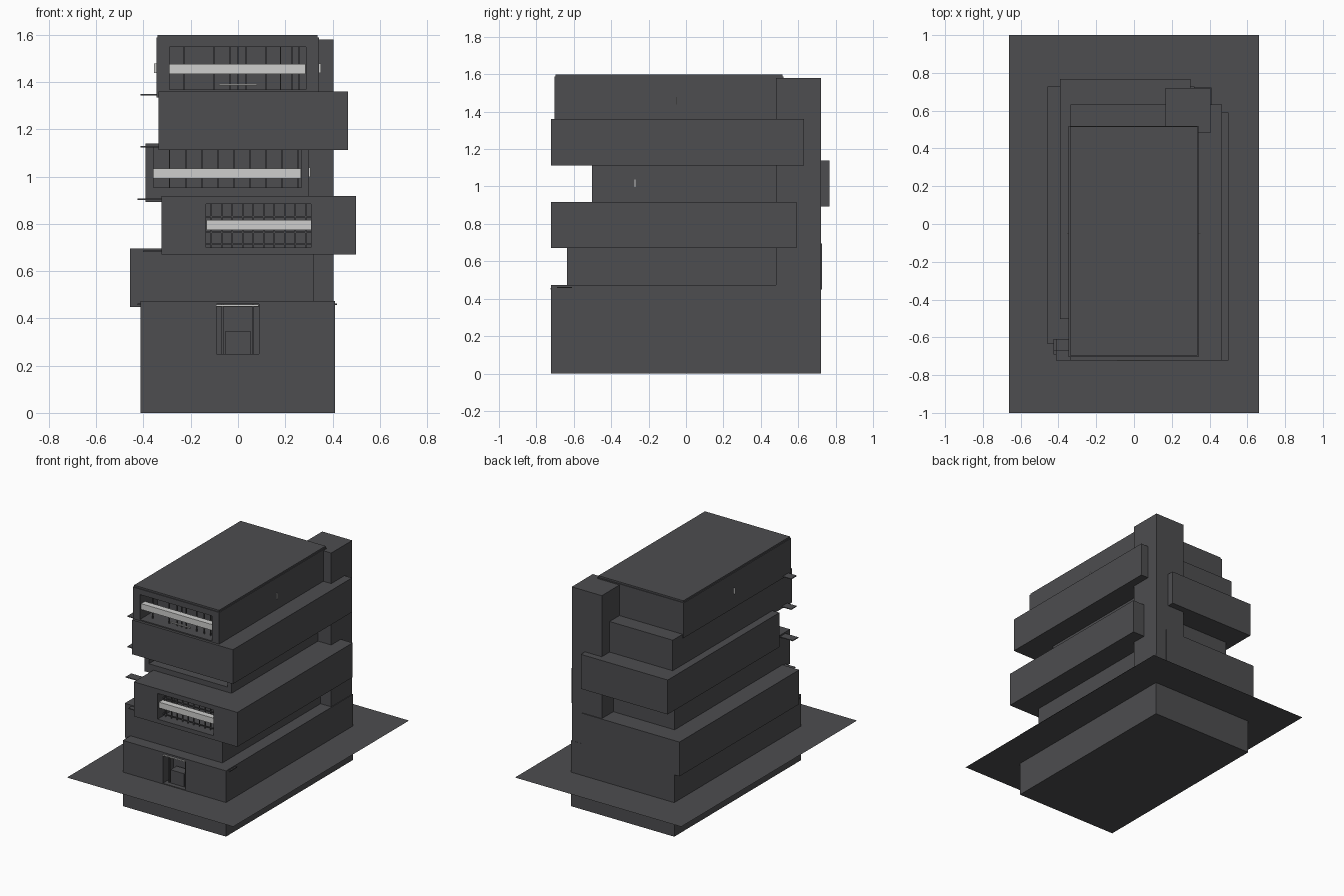
import bpy, bmesh

if "Cube" in bpy.data.objects:
    bpy.data.objects.remove(bpy.data.objects["Cube"])


def material(name, rgb):
    m = bpy.data.materials.new(name)
    m.diffuse_color = (*rgb, 1)
    m.use_nodes = True
    m.node_tree.nodes["Principled BSDF"].inputs["Base Color"].default_value = m.diffuse_color
    return m


DARK = material("charcoal grey", (0.075, 0.075, 0.08))
LIGHT = material("pale grey", (0.62, 0.62, 0.61))


def finish(name, bm, mat):
    me = bpy.data.meshes.new(name)
    bm.to_mesh(me)
    bm.free()
    me.materials.append(mat)
    ob = bpy.data.objects.new(name, me)
    bpy.context.collection.objects.link(ob)
    return ob


def boxes(name, spans, mat=DARK):
    """One object made of boxes given as (x0, x1, y0, y1, z0, z1)."""
    bm = bmesh.new()
    for x0, x1, y0, y1, z0, z1 in spans:
        vs = bmesh.ops.create_cube(bm, size=1)["verts"]
        for v in vs:
            v.co = (x1 if v.co.x > 0 else x0,
                    y1 if v.co.y > 0 else y0,
                    z1 if v.co.z > 0 else z0)
    return finish(name, bm, mat)


def cut(ob, span):
    """Recess an opening into a block."""
    c = boxes(ob.name + "_cutter", [span])
    c.hide_render = True
    c.hide_set(True)
    mod = ob.modifiers.new("opening", "BOOLEAN")
    mod.operation = "DIFFERENCE"
    mod.solver = "EXACT"
    mod.object = c
    bpy.context.view_layer.update()
    ev = ob.evaluated_get(bpy.context.evaluated_depsgraph_get())
    me = bpy.data.meshes.new_from_object(ev)
    ob.modifiers.clear()
    ob.data = me
    bpy.data.objects.remove(c)


def window(name, block, x0, x1, z0, z1, face, band, xs, rails=()):
    """Recessed window with mullions, rails and a pale band across it."""
    cut(block, (x0, x1, face - 0.1, face + 0.2, z0, z1))
    t, y = 0.003, face + 0.06
    bars = [(x - t, x + t, y, y + 0.008, z0, z1) for x in xs]
    bars += [(x0, x1, y, y + 0.008, z - t, z + t) for z in rails]
    boxes(name + "_mullions", bars)
    boxes(name + "_pale_band",
          [(x0 + 0.001, x1 - 0.001, y - 0.045, y - 0.002, band, band + 0.042)], LIGHT)


# ground sheet, sitting part way up the base
bm = bmesh.new()
bm.faces.new([bm.verts.new(p) for p in
              ((-0.662, -1, 0.245), (0.662, -1, 0.245),
               (0.662, 1, 0.245), (-0.662, 1, 0.245))])
finish("ground_sheet", bm, DARK)

# staggered storeys
base = boxes("base_storey", [(-0.412, 0.41, -0.722, 0.722, 0, 0.473)])
boxes("second_storey", [(-0.457, 0.32, -0.635, 0.727, 0.448, 0.695)])
third = boxes("third_storey", [(-0.323, 0.5, -0.722, 0.59, 0.67, 0.918)])
fourth = boxes("fourth_storey", [(-0.392, 0.3, -0.502, 0.768, 0.892, 1.14)])
boxes("fifth_storey", [(-0.337, 0.465, -0.722, 0.632, 1.113, 1.36)])
sixth = boxes("sixth_storey", [(-0.346, 0.342, -0.703, 0.52, 1.335, 1.588)])
boxes("roof_slab", [(-0.34, 0.337, -0.697, 0.515, 1.58, 1.6)])
boxes("stair_tower", [(0.166, 0.405, 0.482, 0.721, 0.4, 1.58)])

# windows
window("third_window", third, -0.135, 0.31, 0.70, 0.885, -0.722, 0.775,
       [-0.113 + 0.0445 * i for i in range(10)], (0.715, 0.765, 0.83))
window("fourth_window", fourth, -0.358, 0.268, 0.955, 1.125, -0.502, 0.993,
       [-0.29 + 0.068 * i for i in range(9)])
window("sixth_window", sixth, -0.29, 0.287, 1.368, 1.548, -0.703, 1.435,
       [-0.23, -0.1, -0.035, 0.0, 0.035, 0.12, 0.18, 0.23, 0.26])
boxes("sixth_window_sill", [(-0.08, 0.08, -0.66, -0.65, 1.386, 1.392)], LIGHT)

# entrance recess with a desk and pale lintel
cut(base, (-0.092, 0.088, -0.85, -0.6, 0.25, 0.46))
boxes("entrance_frame", [(-0.07, -0.062, -0.69, -0.68, 0.25, 0.46),
                         (0.06, 0.068, -0.69, -0.68, 0.25, 0.46)])
boxes("entrance_desk", [(-0.055, 0.055, -0.69, -0.62, 0.25, 0.345)])
boxes("entrance_lintel", [(-0.09, 0.086, -0.725, -0.7, 0.45, 0.458)], LIGHT)

# small ledges at the front left corner of each storey
boxes("corner_ledges",
      [(-0.425, -0.35, -0.69, -0.61, 0.456, 0.464),
       (0.35, 0.42, -0.69, -0.61, 0.456, 0.464)]
      + [(x, -0.3, -0.67, -0.608, z - 0.003, z + 0.003)
         for x, z in ((-0.403, 0.685), (-0.425, 0.905),
                      (-0.412, 1.127), (-0.412, 1.346))])

# small pale fins on the side walls
boxes("side_fins",
      [(0.335, 0.352, -0.053, -0.048, 1.438, 1.478),
       (-0.356, -0.34, -0.053, -0.048, 1.438, 1.478),
       (0.295, 0.306, -0.275, -0.269, 0.998, 1.038)], LIGHT)
